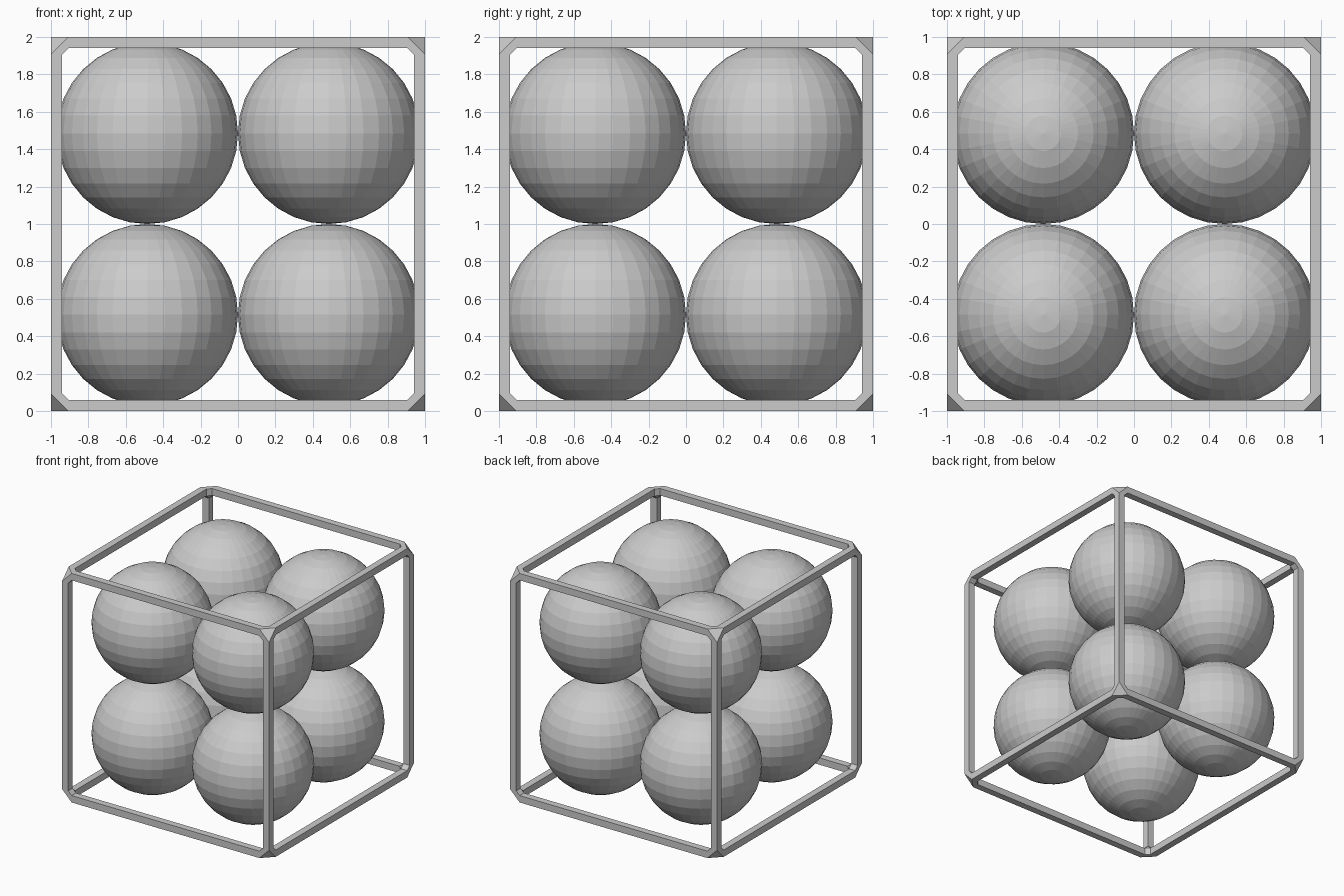
import bpy, bmesh, math
from itertools import product
from mathutils import Vector

if "Cube" in bpy.data.objects:
    bpy.data.objects.remove(bpy.data.objects["Cube"], do_unlink=True)

OUTER, INNER, END = 1.0, 0.94, 0.907   # bar outside, bar inside, bar end at a corner
RADIUS = 0.485
LIFT = Vector((0, 0, 1))

grey = bpy.data.materials.new("light_grey")
grey.use_nodes = True
grey.diffuse_color = (0.6, 0.6, 0.6, 1)
grey.node_tree.nodes["Principled BSDF"].inputs["Base Color"].default_value = (0.6, 0.6, 0.6, 1)


def add_object(name, bm, location):
    mesh = bpy.data.meshes.new(name)
    bm.to_mesh(mesh)
    bm.free()
    mesh.materials.append(grey)
    obj = bpy.data.objects.new(name, mesh)
    obj.location = location
    bpy.context.collection.objects.link(obj)
    return obj


def bar_end(bm, axis, signs):
    """Square ring of four vertices where a bar meets its corner joint."""
    b, c = (axis + 1) % 3, (axis + 2) % 3
    ring = []
    for u, v in ((INNER, INNER), (OUTER, INNER), (OUTER, OUTER), (INNER, OUTER)):
        co = Vector((0, 0, 0))
        co[axis], co[b], co[c] = END * signs[axis], u * signs[b], v * signs[c]
        ring.append(bm.verts.new(co))
    return ring


# Cube cage: faceted corner joints made as hulls, joined by square bars
bm = bmesh.new()
ends = {}
for signs in product((-1, 1), repeat=3):
    rings = [bar_end(bm, axis, signs) for axis in range(3)]
    for axis in range(3):
        ends[axis, signs] = rings[axis]
    bmesh.ops.convex_hull(bm, input=[v for ring in rings for v in ring])
    # open the joint where the bars attach
    caps = [f for f in bm.faces if any(set(f.verts) <= set(r) for r in rings)]
    bmesh.ops.delete(bm, geom=caps, context='FACES_ONLY')

for (axis, signs), low in list(ends.items()):
    if signs[axis] > 0:
        continue
    far = list(signs)
    far[axis] = 1
    high = ends[axis, tuple(far)]
    for i in range(4):
        j = (i + 1) % 4
        bm.faces.new((low[i], low[j], high[j], high[i]))

loose = [e for e in bm.edges if not e.link_faces]
bmesh.ops.delete(bm, geom=loose, context='EDGES')
bmesh.ops.recalc_face_normals(bm, faces=bm.faces[:])
bmesh.ops.dissolve_limit(bm, angle_limit=math.radians(1), verts=bm.verts[:], edges=bm.edges[:])
add_object("cube_frame", bm, LIFT)

# Eight faceted balls, one in each octant of the cage
for x, y, z in product((-1, 1), repeat=3):
    bm = bmesh.new()
    bmesh.ops.create_uvsphere(bm, u_segments=32, v_segments=16, radius=RADIUS)
    name = "ball_%s_%s_%s" % ("upper" if z > 0 else "lower",
                              "back" if y > 0 else "front",
                              "left" if x > 0 else "right")
    add_object(name, bm, Vector((x, y, z)) * RADIUS + LIFT)
